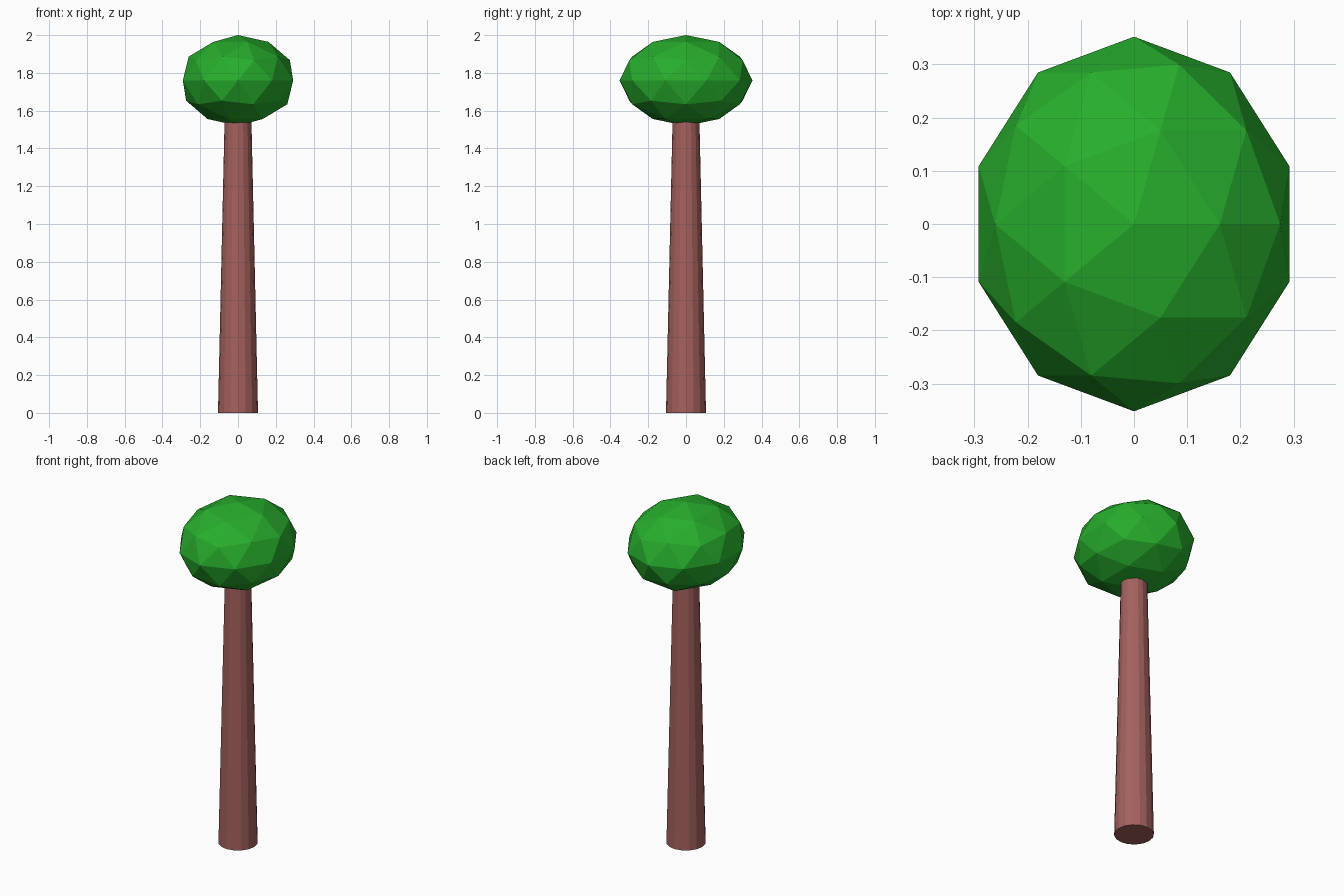
import bpy

if "Cube" in bpy.data.objects:
    bpy.data.objects.remove(bpy.data.objects["Cube"])


def paint(obj, name, color):
    mat = bpy.data.materials.new(name)
    mat.diffuse_color = (*color, 1)
    mat.use_nodes = True
    mat.node_tree.nodes["Principled BSDF"].inputs["Base Color"].default_value = mat.diffuse_color
    obj.data.materials.append(mat)


# Tapered trunk, its top tucked into the crown
TRUNK_HEIGHT = 1.6
bpy.ops.mesh.primitive_cone_add(vertices=16, radius1=0.106, radius2=0.07,
                                depth=TRUNK_HEIGHT,
                                location=(0, 0, TRUNK_HEIGHT / 2))
trunk = bpy.context.object
trunk.name = "trunk"
paint(trunk, "bark", (0.37, 0.12, 0.11))

# Faceted, squashed crown
bpy.ops.mesh.primitive_ico_sphere_add(subdivisions=2, radius=1,
                                      location=(0, 0, 1.76))
crown = bpy.context.object
crown.name = "crown"
crown.scale = (0.307, 0.352, 0.24)
bpy.ops.object.transform_apply(location=False, rotation=False, scale=True)
paint(crown, "leaves", (0.02, 0.42, 0.025))
